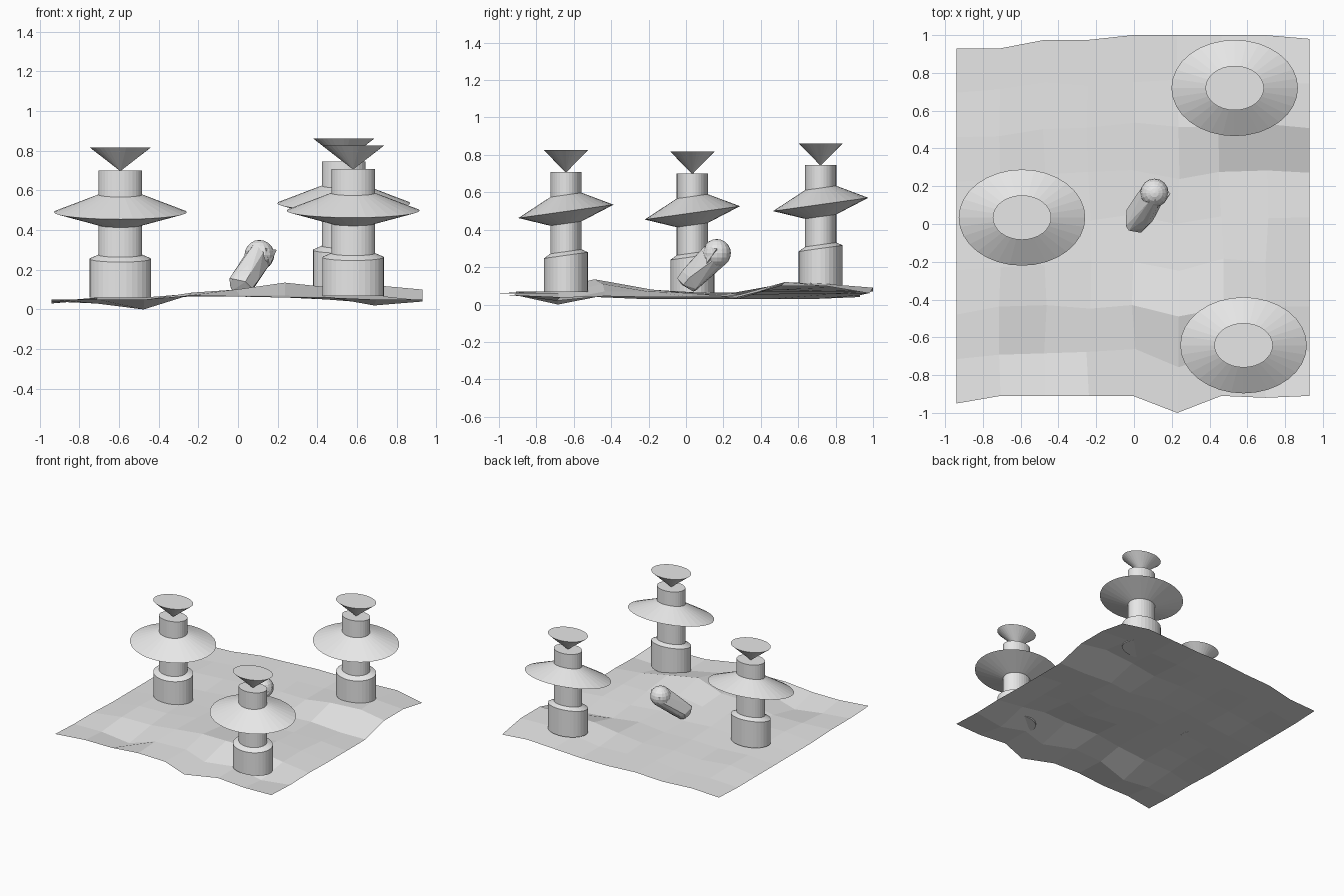
import bpy, bmesh, math, random
from mathutils import Vector

if "Cube" in bpy.data.objects:
    bpy.data.objects.remove(bpy.data.objects["Cube"])

random.seed(4)
stone = bpy.data.materials.new("light_grey")
stone.diffuse_color = (0.8, 0.8, 0.8, 1)
stone.use_nodes = True
stone.node_tree.nodes["Principled BSDF"].inputs["Base Color"].default_value = stone.diffuse_color


def finish(bm, name):
    """Turn a bmesh into a named flat-shaded object."""
    mesh = bpy.data.meshes.new(name)
    bm.to_mesh(mesh)
    bm.free()
    mesh.materials.append(stone)
    obj = bpy.data.objects.new(name, mesh)
    bpy.context.collection.objects.link(obj)
    return obj


# Uneven ground sheet: 9 x 9 points, one row of heights per step in y
HEIGHTS = [
    (.05, .05, .05, .07, .065, .06, .06, .05, .05),
    (.04, .03, .00, .07, .07, .07, .06, .02, .04),
    (.04, .05, .05, .085, .10, .135, .11, .07, .045),
    (.03, .06, .06, .08, .08, .085, .08, .07, .04),
    (.03, .055, .06, .065, .065, .065, .06, .06, .04),
    (.03, .05, .05, .065, .065, .06, .05, .03, .04),
    (.03, .06, .055, .07, .07, .08, .11, .12, .10),
    (.03, .05, .055, .07, .07, .07, .09, .11, .10),
    (.04, .05, .06, .07, .07, .07, .08, .09, .06),
]
FRONT_Y = (-.95, -.91, -.91, -.91, -.91, -1.0, -.91, -.92, -.91)
BACK_Y = (.93, .93, .975, .975, 1, 1, 1, 1, .98)
bm = bmesh.new()
grid = []
for j, row in enumerate(HEIGHTS):
    line = []
    for i, z in enumerate(row):
        x = -.94 + i * 1.87 / 8
        y = FRONT_Y[i] + (BACK_Y[i] - FRONT_Y[i]) * j / 8
        if 0 < i < 8 and 0 < j < 8:
            x += random.uniform(-.015, .015)
            y += random.uniform(-.015, .015)
        line.append(bm.verts.new((x, y, z)))
    grid.append(line)
for j in range(8):
    for i in range(8):
        bm.faces.new((grid[j][i], grid[j][i + 1], grid[j + 1][i + 1], grid[j + 1][i]))
finish(bm, "ground_sheet")


def lathe(name, profile, centre, sides=32):
    """Oval lathe; each ring is (radius, height, tilt along y)."""
    bm = bmesh.new()
    rings = []
    for r, z, tilt in profile:
        ring = []
        for k in range(sides):
            a = 2 * math.pi * k / sides
            dy = .76 * r * math.sin(a)
            ring.append(bm.verts.new((centre[0] + r * math.cos(a), centre[1] + dy,
                                      centre[2] + z + tilt * dy)))
        rings.append(ring)
    for lo, hi in zip(rings, rings[1:]):
        for k in range(sides):
            n = (k + 1) % sides
            bm.faces.new((lo[k], lo[n], hi[n], hi[k]))
    bm.faces.new(rings[0][::-1])
    bm.faces.new(rings[-1])
    bmesh.ops.remove_doubles(bm, verts=bm.verts[:], dist=1e-5)
    return finish(bm, name)


# Three pillars with a tilted brim and a funnel on top
T = .14
PILLAR = [(.155, .06, 0), (.155, .255, T), (.11, .275, T), (.11, .425, T),
          (.335, .49, T), (.11, .578, T), (.11, .70, 0)]
FUNNEL = [(.004, .70, 0), (.155, .817, 0)]
for side, spot in (("left", (-.593, .034, 0)), ("front_right", (.58, -.642, .008)),
                   ("back_right", (.533, .72, .045))):
    lathe(side + "_pillar", PILLAR, spot)
    lathe(side + "_funnel", FUNNEL, spot)

# Leaning boulder: faceted hull around two rounded ends
low, high = Vector((.02, .035, .15)), Vector((.108, .165, .275))
bm = bmesh.new()
for end, radius in ((low, .078), (high, .072)):
    for k in range(26):
        d = Vector([random.gauss(0, 1) for _ in range(3)]).normalized()
        bm.verts.new(end + d * radius * random.uniform(.95, 1.08))
hull = bmesh.ops.convex_hull(bm, input=bm.verts[:])
loose = [v for v in bm.verts if not v.link_faces]
bmesh.ops.delete(bm, geom=loose, context='VERTS')
finish(bm, "boulder")

# Rounded knob at the upper end of the boulder
bm = bmesh.new()
bmesh.ops.create_uvsphere(bm, u_segments=16, v_segments=10, radius=.075)
bmesh.ops.translate(bm, verts=bm.verts[:], vec=high)
finish(bm, "boulder_knob")

# Small shard sticking out of the boulder
bm = bmesh.new()
for p in ((.195, .165, .30), (.14, .10, .31), (.16, .11, .22), (.12, .17, .25)):
    bm.verts.new(p)
bmesh.ops.convex_hull(bm, input=bm.verts[:])
finish(bm, "boulder_shard")
